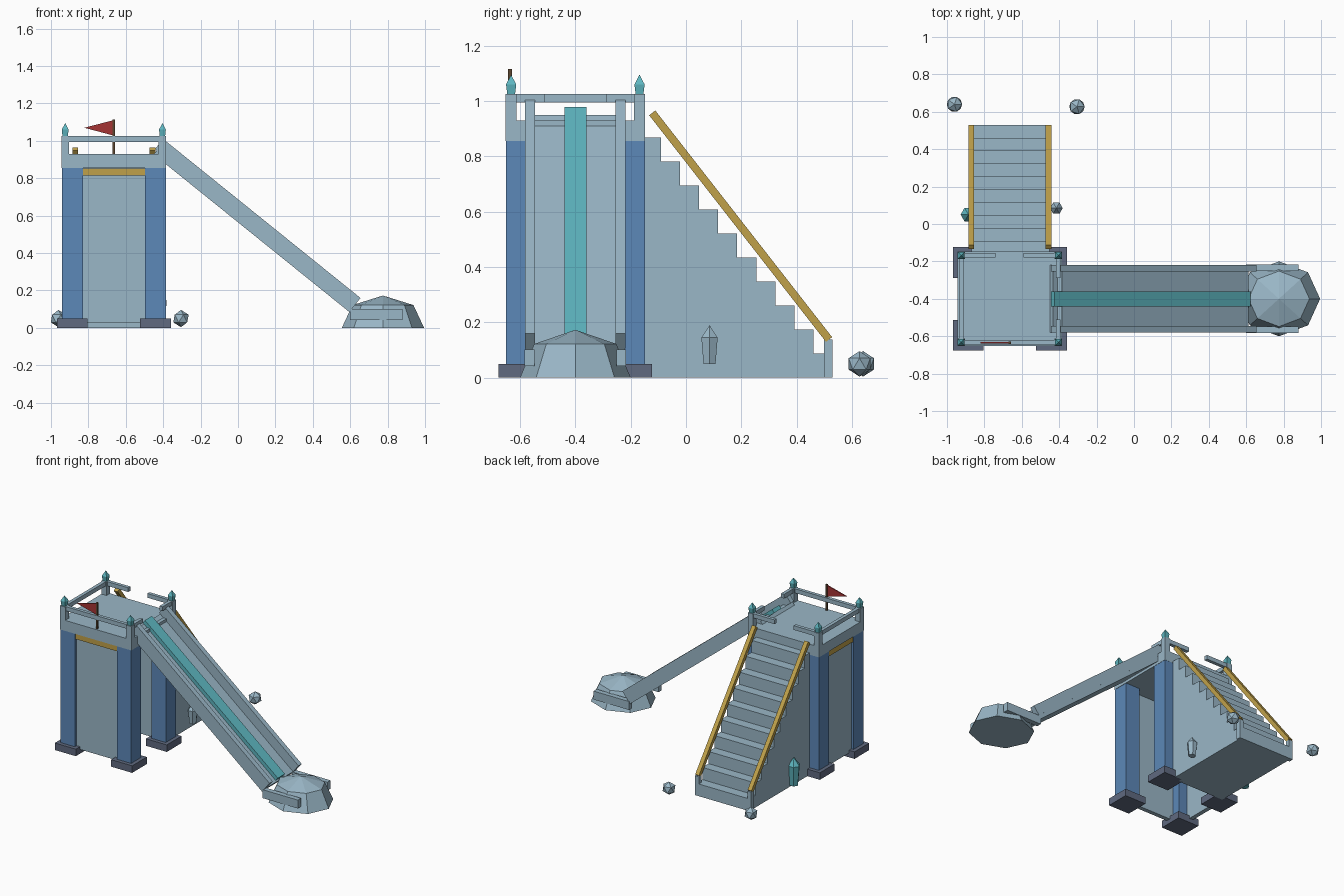
import bpy, bmesh, math
from mathutils import Matrix, Vector

cube = bpy.data.objects.get("Cube")
if cube:
    bpy.data.objects.remove(cube, do_unlink=True)


def material(name, rgb):
    linear = [((c / 255 + 0.055) / 1.055) ** 2.4 for c in rgb] + [1]
    m = bpy.data.materials.new(name)
    m.use_nodes = True
    m.diffuse_color = linear
    m.node_tree.nodes["Principled BSDF"].inputs["Base Color"].default_value = linear
    return m


STONE = material("pale stone", (154, 183, 199))
BLUE = material("column blue", (92, 136, 184))
TEAL = material("teal", (94, 182, 192))
GOLD = material("gold", (192, 161, 74))
SLATE = material("dark slate", (96, 106, 128))
RED = material("flag red", (165, 52, 52))
BROWN = material("pole brown", (92, 70, 48))


def finish(name, bm, mat, matrix=None):
    bmesh.ops.recalc_face_normals(bm, faces=bm.faces)
    mesh = bpy.data.meshes.new(name)
    bm.to_mesh(mesh)
    bm.free()
    mesh.materials.append(mat)
    ob = bpy.data.objects.new(name, mesh)
    if matrix:
        ob.matrix_world = matrix
    bpy.context.collection.objects.link(ob)
    return ob


def box(name, mat, x, y, z, matrix=None):
    """Box from (min, max) pairs, optionally placed in a tilted frame."""
    bm = bmesh.new()
    bmesh.ops.create_cube(bm, size=1)
    for v in bm.verts:
        v.co = [(a + b) / 2 + c * (b - a) for (a, b), c in zip((x, y, z), v.co)]
    return finish(name, bm, mat, matrix)


def around(c, size):
    return (c - size / 2, c + size / 2)


def prism(name, mat, points, lo, hi, axis):
    """Extrude a flat outline from lo to hi along x or y."""
    bm = bmesh.new()
    place = (lambda p, d: (d, *p)) if axis == "x" else (lambda p, d: (p[0], d, p[1]))
    rings = [[bm.verts.new(place(p, d)) for p in points] for d in (lo, hi)]
    bm.faces.new(rings[0])
    bm.faces.new(rings[1])
    for i in range(len(points)):
        j = (i + 1) % len(points)
        bm.faces.new((rings[0][i], rings[0][j], rings[1][j], rings[1][i]))
    return finish(name, bm, mat)


def spire(name, mat, centre, rings, tip, sides, turn=0, squash=1):
    """Faceted solid: (radius, z) rings closed by a point on top."""
    bm = bmesh.new()
    loops = []
    for r, z in rings:
        angles = [turn + math.tau * i / sides for i in range(sides)]
        loops.append([bm.verts.new((r * math.cos(a), squash * r * math.sin(a), z)) for a in angles])
    top = bm.verts.new((0, 0, tip))
    bm.faces.new(loops[0])
    for i in range(sides):
        j = (i + 1) % sides
        for a, b in zip(loops, loops[1:]):
            bm.faces.new((a[i], a[j], b[j], b[i]))
        bm.faces.new((loops[-1][i], loops[-1][j], top))
    return finish(name, bm, mat, Matrix.Translation((*centre, 0)))


# Tower columns, footings, corner posts and finials
for sx, side in ((-1, "right"), (1, "left")):
    for sy, end in ((-1, "front"), (1, "back")):
        tag = f"{end}_{side}"
        cx, cy = -0.664 + sx * 0.222, -0.4 + sy * 0.195
        box("column_" + tag, BLUE, around(cx, 0.112), around(cy, 0.112), (0.04, 0.857))
        box("footing_" + tag, SLATE, around(cx, 0.165), around(cy, 0.165), (0, 0.05))
        px, py = -0.664 + sx * 0.26, -0.4 + sy * 0.232
        box("post_" + tag, STONE, around(px, 0.04), around(py, 0.04), (0.92, 1.025))
        spire("finial_" + tag, TEAL, (px, py), [(0.02, 1.025), (0.026, 1.06)], 1.095, 4, math.pi / 4)

# Deck, walls and gold trim
box("deck", STONE, (-0.944, -0.384), (-0.652, -0.148), (0.855, 0.93))
box("front_wall", STONE, (-0.83, -0.495), (-0.63, -0.6), (0.03, 0.855))
box("side_wall", STONE, (-0.925, -0.895), (-0.54, -0.26), (0.03, 0.855))
box("front_trim", GOLD, (-0.83, -0.495), (-0.645, -0.625), (0.815, 0.852))
box("side_trim", GOLD, (-0.938, -0.915), (-0.54, -0.26), (0.815, 0.852))

# Deck rails, with gaps at the slide and the stairs
RAIL = (0.995, 1.025)
box("front_rail", STONE, (-0.92, -0.41), around(-0.632, 0.024), RAIL)
box("side_rail", STONE, around(-0.924, 0.024), (-0.63, -0.17), RAIL)
for i, span in enumerate(((-0.91, -0.74), (-0.59, -0.41))):
    box(f"back_rail_{i}", STONE, span, around(-0.166, 0.024), RAIL)
for i, span in enumerate(((-0.63, -0.51), (-0.29, -0.17))):
    box(f"slide_side_rail_{i}", STONE, around(-0.404, 0.024), span, RAIL)

# Flag
box("flag_pole", BROWN, around(-0.664, 0.013), around(-0.636, 0.013), (0.92, 1.115))
prism("flag", RED, [(-0.66, 1.112), (-0.822, 1.07), (-0.66, 1.027)], -0.64, -0.632, "y")

# Slide, built in a frame tilted down the slope
tilt = Matrix.Translation((-0.4, -0.4, 1.01)) @ Matrix.Rotation(math.atan2(0.85, 1.055), 4, "Y")
LENGTH = 1.355
box("slide_bed", STONE, (0.012, LENGTH), (-0.18, 0.18), (-0.096, -0.068), tilt)
box("slide_stripe", TEAL, (0.0, LENGTH - 0.01), (-0.04, 0.04), (-0.068, -0.041), tilt)
for s, side in ((-1, "front"), (1, "back")):
    y = around(s * 0.163, 0.036)
    box("slide_wall_" + side, STONE, (0, LENGTH), y, (-0.069, 0), tilt)
    box("slide_end_guard_" + side, STONE, (0.6, 0.88), around(-0.4 + s * 0.166, 0.036), (0.042, 0.102))

# Landing mound
spire("landing_mound", STONE, (0.775, -0.4), [(0.22, 0), (0.163, 0.122)], 0.173, 8, 0, 0.91)

# Stairs as one stepped profile
STEPS, RUN, RISE = 10, 0.069, 0.0868
outline = [(-0.155, 0), (0.53, 0)]
for i in range(STEPS):
    y = 0.53 - RUN * i
    outline += [(y, RISE * (i + 1)), (y - RUN, RISE * (i + 1))]
outline[-1] = (-0.155, RISE * STEPS)
prism("stairs", STONE, outline, -0.87, -0.452, "x")

# Stair handrails and their end posts
start, stop = Vector((-0.122, 0.957)), Vector((0.517, 0.138))
run = stop - start
for x, side in ((-0.87, "right"), (-0.457, "left")):
    slope = Matrix.Translation((x, *start)) @ Matrix.Rotation(math.atan2(run.y, run.x), 4, "X")
    box("handrail_" + side, GOLD, around(0, 0.03), (0, run.length), around(0, 0.028), slope)
    box("handrail_post_" + side, STONE, around(x, 0.03), (0.498, 0.53), (0, 0.138))

# Crystals beside the stairs
spire("teal_crystal", TEAL, (-0.885, 0.05), [(0.03, 0.01), (0.042, 0.15)], 0.205, 6)
spire("stone_crystal", STONE, (-0.415, 0.085), [(0.025, 0.05), (0.034, 0.145)], 0.19, 6)

# Small rocks
for i, (x, y) in enumerate(((-0.96, 0.64), (-0.305, 0.627))):
    bm = bmesh.new()
    bmesh.ops.create_icosphere(bm, subdivisions=1, radius=0.046)
    finish(f"rock_{i}", bm, STONE, Matrix.Translation((x, y, 0.05)))
